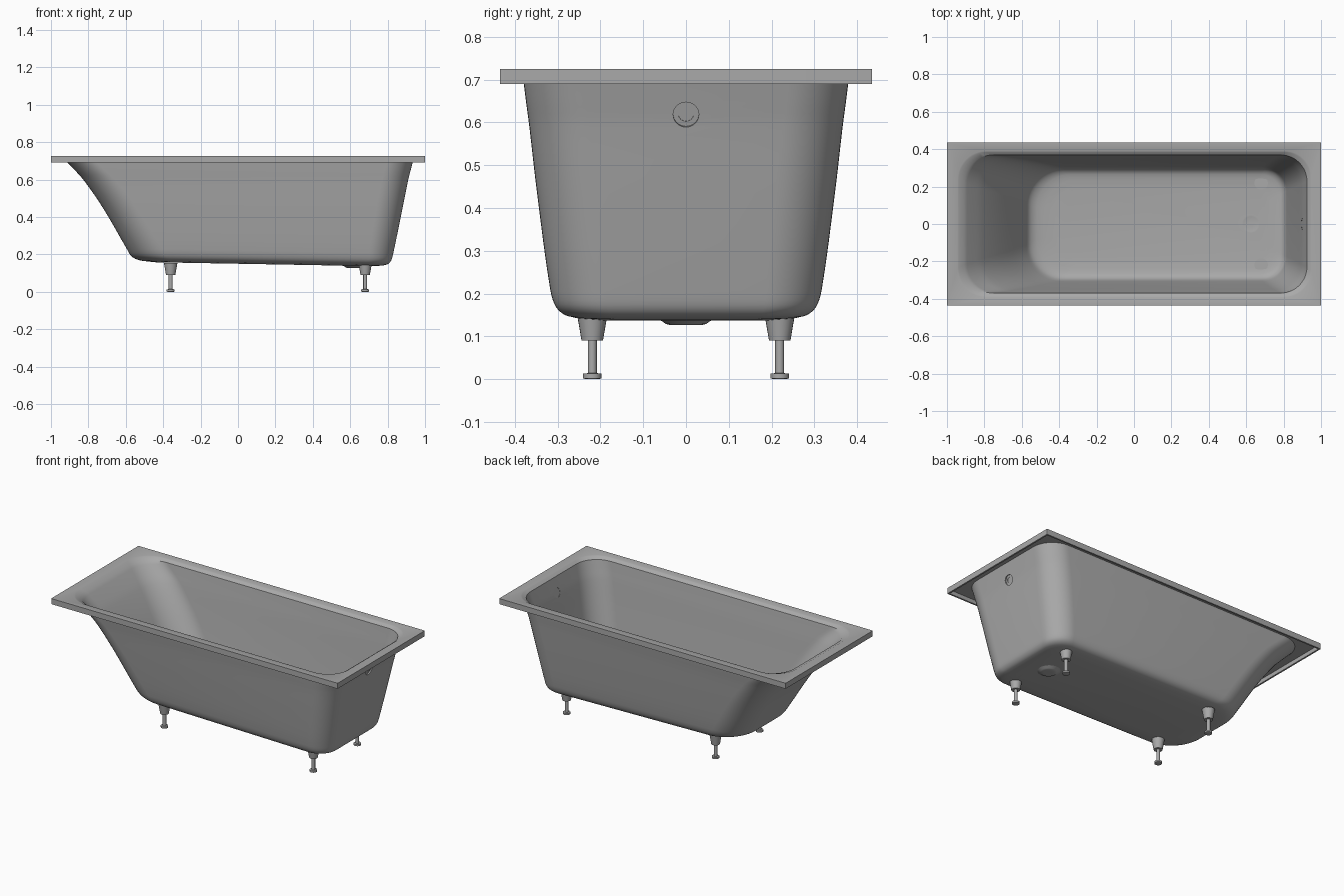
import bpy, bmesh, math
from mathutils import Matrix, Vector

cube = bpy.data.objects.get("Cube")
if cube:
    bpy.data.objects.remove(cube)

enamel = bpy.data.materials.new("grey_enamel")
enamel.use_nodes = True
GREY = (0.4, 0.4, 0.4, 1)
enamel.diffuse_color = GREY
enamel.node_tree.nodes["Principled BSDF"].inputs["Base Color"].default_value = GREY


def add_object(name, bm):
    bmesh.ops.recalc_face_normals(bm, faces=bm.faces)
    mesh = bpy.data.meshes.new(name)
    bm.to_mesh(mesh)
    bm.free()
    ob = bpy.data.objects.new(name, mesh)
    bpy.context.collection.objects.link(ob)
    mesh.materials.append(enamel)
    return ob


def select_only(ob):
    bpy.ops.object.select_all(action='DESELECT')
    ob.select_set(True)
    bpy.context.view_layer.objects.active = ob


def smooth(ob, degrees=35):
    select_only(ob)
    bpy.ops.object.shade_smooth_by_angle(angle=math.radians(degrees))


def lathe(name, profile, matrix, sides=32):
    """Closed turned solid from (radius, height) points."""
    bm = bmesh.new()
    rings = []
    for r, z in profile:
        rings.append([bm.verts.new((r * math.cos(a), r * math.sin(a), z))
                      for a in (math.tau * i / sides for i in range(sides))])
    bridge(bm, rings)
    bm.transform(matrix)
    return add_object(name, bm)


def bridge(bm, rings):
    n = len(rings[0])
    for a, b in zip(rings, rings[1:]):
        for i in range(n):
            j = (i + 1) % n
            bm.faces.new((a[i], a[j], b[j], b[i]))
    bm.faces.new(rings[0])
    bm.faces.new(rings[-1])


# Tub wall sections: height, left x, right x, half width, left and right corner radius
SECTIONS = [
    (0.15, -0.44, 0.73, 0.21, 0.13, 0.08),
    (0.16, -0.53, 0.795, 0.277, 0.18, 0.11),
    (0.18, -0.57, 0.818, 0.303, 0.19, 0.12),
    (0.22, -0.595, 0.83, 0.317, 0.19, 0.13),
    (0.44, -0.72, 0.877, 0.348, 0.18, 0.14),
    (0.59, -0.82, 0.908, 0.366, 0.17, 0.14),
    (0.65, -0.872, 0.923, 0.374, 0.16, 0.14),
    (0.715, -0.935, 0.94, 0.382, 0.15, 0.14),
]
WALL = 0.011
RIM_TOP, RIM_LOW, FLANGE_LOW = 0.725, 0.69, 0.715


def refine(keys, steps=4):
    """Smooth curve through the sections."""
    out = []
    pts = [Vector(k) for k in keys]
    for i in range(len(pts) - 1):
        p0, p1, p2 = pts[max(i - 1, 0)], pts[i], pts[i + 1]
        p3 = pts[min(i + 2, len(pts) - 1)]
        d1, d2 = (p2 - p1).length, (p2 - p1).length
        m1 = (p2 - p0) * (d1 / (d1 + (p1 - p0).length))
        m2 = (p3 - p1) * (d2 / (d2 + (p3 - p2).length))
        for s in range(steps):
            t = s / steps
            out.append(p1 * (2*t**3 - 3*t**2 + 1) + m1 * (t**3 - 2*t**2 + t)
                       + p2 * (3*t**2 - 2*t**3) + m2 * (t**3 - t**2))
    return out + [pts[-1]]


def ring(bm, section, inset=0.0, lift=0.0, segs=12):
    """Rounded rectangle loop; the floor falls gently towards the drain."""
    z, x0, x1, hy, rl, rr = section
    x0, x1, hy = x0 + inset, x1 - inset, hy - inset
    fall = max(0, min(1, (0.6 - z) / 0.4)) * 0.018
    verts = []
    corners = [(x1, 1, 1, rr), (x0, -1, 1, rl), (x0, -1, -1, rl), (x1, 1, -1, rr)]
    for k, (cx, sx, sy, r) in enumerate(corners):
        for i in range(segs + 1):
            a = math.pi / 2 * (k + i / segs)
            x = cx - sx * r + r * math.cos(a)
            y = sy * (hy - r) + r * math.sin(a)
            verts.append(bm.verts.new((x, y, z + lift - fall * x)))
    return verts


# Tub: outer shell, hollow rim and inner basin in one loft
wall = refine(SECTIONS)


def rim(z, inset):
    return (z, -1 + inset, 1 - inset, 0.435 - inset, 0.002, 0.002)


bm = bmesh.new()
loops = [ring(bm, s) for s in wall]
loops += [ring(bm, rim(FLANGE_LOW, 0.01)), ring(bm, rim(RIM_LOW, 0.01)),
          ring(bm, rim(RIM_LOW, 0)), ring(bm, rim(RIM_TOP, 0))]
lip = SECTIONS[-1]
loops.append(ring(bm, (RIM_TOP,) + lip[1:], inset=-0.008))
loops.append(ring(bm, (RIM_TOP - 0.003,) + lip[1:], inset=-0.002))
for s in reversed(wall[:-1]):
    loops.append(ring(bm, s, inset=WALL, lift=WALL))
bridge(bm, loops)
tub = add_object("bathtub", bm)

# Openings for the drain and the overflow
DRAIN = Matrix.Translation((0.625, 0, 0))
OVERFLOW = Matrix.Translation((0.907, 0, 0.62)) @ Matrix.Rotation(math.radians(104), 4, 'Y')
cutters = [
    lathe("drain_cutter", [(0.048, 0.1), (0.048, 0.2)], DRAIN),
    lathe("overflow_cutter", [(0.03, -0.04), (0.03, 0.04)], OVERFLOW),
]
for cutter in cutters:
    cutter.hide_render = True
    select_only(tub)
    mod = tub.modifiers.new("opening", 'BOOLEAN')
    mod.operation = 'DIFFERENCE'
    mod.solver = 'EXACT'
    mod.object = cutter
    bpy.ops.object.modifier_apply(modifier=mod.name)
    bpy.data.objects.remove(cutter)
smooth(tub)

# Drain bowl under the floor
smooth(lathe("drain_bowl", [(0.02, 0.126), (0.035, 0.126), (0.047, 0.129), (0.057, 0.136),
                            (0.072, 0.141), (0.049, 0.146), (0.04, 0.144), (0.01, 0.144)], DRAIN))

# Overflow plate set into the end wall
smooth(lathe("overflow_plate", [(0.0305, -0.004), (0.0305, 0.001), (0.018, 0.001),
                                (0.018, -0.001), (0.005, -0.001)], OVERFLOW))

# Adjustable feet
LEG = [(0.016, 0), (0.0215, 0.002), (0.0215, 0.013), (0.0105, 0.014), (0.0105, 0.09),
       (0.025, 0.09), (0.036, 0.154)]
for end, x in (("left", -0.36), ("right", 0.68)):
    for side, y in (("front", -0.219), ("back", 0.219)):
        smooth(lathe(f"{side}_{end}_foot", LEG, Matrix.Translation((x, y, 0)), 24))
